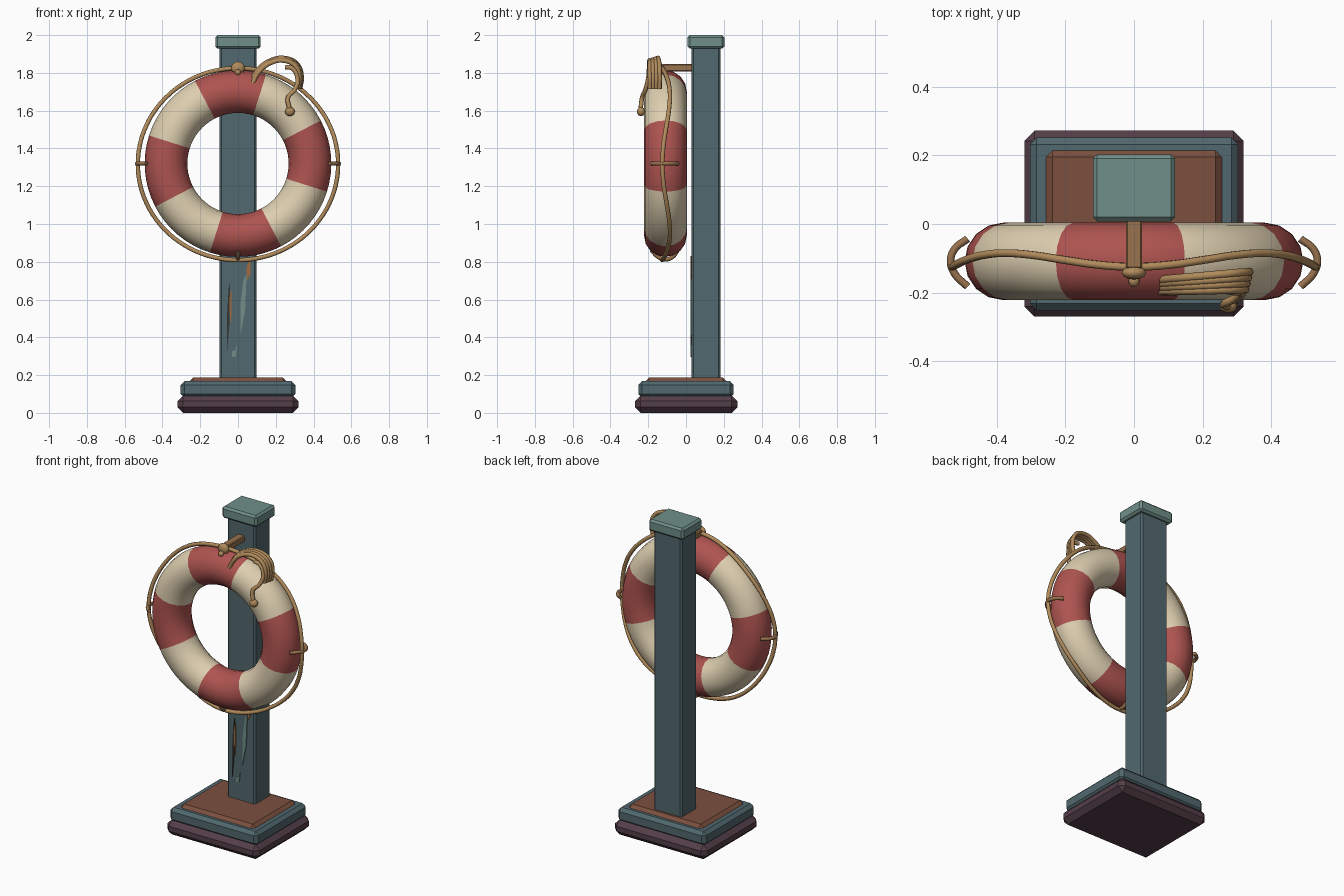
import bpy, bmesh, math
from mathutils import Vector, Matrix

cube = bpy.data.objects.get("Cube")
if cube:
    bpy.data.objects.remove(cube, do_unlink=True)


def material(name, *rgb):
    lin = [((c / 255 + 0.055) / 1.055) ** 2.4 for c in rgb] + [1]
    m = bpy.data.materials.new(name)
    m.use_nodes = True
    m.diffuse_color = lin
    m.node_tree.nodes["Principled BSDF"].inputs["Base Color"].default_value = lin
    return m


CREAM = material("cream", 222, 207, 176)
RED = material("faded red", 174, 84, 80)
TEAL = material("dark teal", 81, 104, 110)
PALE = material("pale teal", 112, 143, 136)
PLUM = material("plum", 84, 62, 72)
BROWN = material("brown", 124, 80, 62)
ROPE = material("rope tan", 178, 140, 92)
WOOD = material("peg wood", 152, 114, 78)
RUST = material("rust", 160, 108, 62)
DARK = material("dark crack", 52, 52, 54)


def finish(name, bm, *mats, smooth=False):
    me = bpy.data.meshes.new(name)
    bmesh.ops.recalc_face_normals(bm, faces=bm.faces)
    bm.to_mesh(me)
    bm.free()
    ob = bpy.data.objects.new(name, me)
    bpy.context.collection.objects.link(ob)
    for m in mats:
        me.materials.append(m)
    if smooth:
        me.shade_smooth()
    return ob


def box(name, lo, hi, bevel, mat):
    lo, hi = Vector(lo), Vector(hi)
    bm = bmesh.new()
    bmesh.ops.create_cube(bm, size=1)
    for v in bm.verts:
        v.co = (lo + hi) / 2 + v.co * (hi - lo)
    bmesh.ops.bevel(bm, geom=bm.edges[:], offset=bevel, segments=1, affect='EDGES')
    return finish(name, bm, mat)


def ball(name, centre, radii, mat):
    bm = bmesh.new()
    bmesh.ops.create_uvsphere(bm, u_segments=12, v_segments=8, radius=1)
    bmesh.ops.transform(bm, matrix=Matrix.LocRotScale(centre, None, radii), verts=bm.verts)
    return finish(name, bm, mat, smooth=True)


def tube(name, points, radius, mat, closed=False):
    cu = bpy.data.curves.new(name, 'CURVE')
    cu.dimensions = '3D'
    cu.bevel_depth, cu.bevel_resolution = radius, 2
    cu.use_fill_caps = True
    cu.resolution_u = 5
    sp = cu.splines.new('BEZIER')
    sp.bezier_points.add(len(points) - 1)
    for p, co in zip(sp.bezier_points, points):
        p.co = co
        p.handle_left_type = p.handle_right_type = 'AUTO'
    sp.use_cyclic_u = closed
    cu.materials.append(mat)
    ob = bpy.data.objects.new(name, cu)
    bpy.context.collection.objects.link(ob)
    bpy.ops.object.select_all(action='DESELECT')
    ob.select_set(True)
    bpy.context.view_layer.objects.active = ob
    bpy.ops.object.convert(target='MESH')
    return ob


# Stepped base, post and cap
box("base_plinth", (-.32, -.27, 0), (.32, .272, .092), .03, PLUM)
box("base_step", (-.304, -.252, .08), (.304, .252, .168), .02, TEAL)
box("base_top", (-.26, -.217, .13), (.26, .217, .187), .022, BROWN)
box("post", (-.097, .03, .17), (.097, .182, 1.95), .01, TEAL)
box("post_cap", (-.12, .008, 1.928), (.12, .203, 2), .012, PALE)

# Life ring: eight equal bands, alternating colours
CENTRE = Vector((0, -.109, 1.32))
MAJOR, MINOR, STEPS, SIDES = .381, .113, 64, 16
bm = bmesh.new()
rings = []
for i in range(STEPS):
    a = math.radians(72.5) + math.tau * i / STEPS
    ring = []
    for j in range(SIDES):
        b = math.tau * j / SIDES
        r = MAJOR + MINOR * math.cos(b)
        ring.append(bm.verts.new(CENTRE + Vector(
            (r * math.cos(a), MINOR * math.sin(b), r * math.sin(a)))))
    rings.append(ring)
for i in range(STEPS):
    p, q = rings[i], rings[(i + 1) % STEPS]
    for j in range(SIDES):
        k = (j + 1) % SIDES
        f = bm.faces.new((p[j], p[k], q[k], q[j]))
        f.material_index = 1 - (i // (STEPS // 8)) % 2
finish("life_ring", bm, CREAM, RED, smooth=True)

# Grab rope weaving around the rim
loop = []
for i in range(32):
    a = math.tau * i / 32
    loop.append((.53 * math.cos(a), -.105 - .02 * math.cos(4 * a), 1.317 + .508 * math.sin(a)))
tube("grab_rope", loop, .012, ROPE, closed=True)

# Rope loops holding the grab rope to the ring
for name, a in (("left_clip", 0), ("right_clip", math.pi), ("bottom_clip", -math.pi / 2)):
    out = Vector((math.cos(a), 0, math.sin(a)))
    reach = .535 if out.z > -.5 else .508
    tube(name, [CENTRE + out * (reach + dr) + Vector((0, dy, 0))
                for dr, dy in ((-.05, .066), (-.012, .036), (0, 0), (-.012, -.036), (-.05, -.074))],
         .011, WOOD)

# Peg with its knot
box("hanging_peg", (-.024, -.13, 1.808), (.024, .04, 1.846), .005, WOOD)
ball("peg_knot", (0, -.142, 1.826), (.036, .02, .034), ROPE)
ball("peg_knot_end", (0, -.166, 1.803), (.016, .018, .016), ROPE)

# Spare rope hung in arches over the ring
arch = ((.06, 1.735), (.1, 1.81), (.17, 1.865), (.25, 1.878), (.315, 1.845), (.337, 1.78), (.328, 1.715))
for n in range(4):
    shrink = 1 - .03 * n
    pts = [(.2 + (x - .2) * shrink, -.14 - .017 * n - .09 * (.33 - x) * (1 - n / 4),
            1.73 + (z - 1.73) * shrink) for x, z in arch]
    tube(f"spare_rope_{n + 1}", pts, .012, ROPE)
tube("spare_rope_tail", [(.25, -.19, 1.83), (.285, -.195, 1.825), (.315, -.2, 1.77), (.3, -.215, 1.71),
                         (.265, -.232, 1.67), (.272, -.24, 1.61)], .012, ROPE)
ball("tail_knot", (.275, -.238, 1.595), (.026, .022, .024), ROPE)


# Worn paint and rust streaks on the front of the post
def streak(name, mat, x, low, high, width, lean=0):
    bm = bmesh.new()
    mid = (low + high) / 2
    outline = ((x - lean, low), (x + width / 2, mid - .03), (x + lean + width / 3, high),
               (x + lean - width / 4, high - .03), (x - width / 2, mid))
    f = bm.faces.new([bm.verts.new((px, .03, pz)) for px, pz in outline])
    new = bmesh.ops.extrude_face_region(bm, geom=[f])["geom"]
    bmesh.ops.translate(bm, vec=(0, -.005, 0),
                        verts=[g for g in new if isinstance(g, bmesh.types.BMVert)])
    finish(name, bm, mat)


streak("worn_patch_long", PALE, .025, .41, .74, .026, .012)
streak("worn_patch_small", PALE, -.022, .295, .36, .022, .01)
streak("rust_streak_upper", RUST, .055, .7, .83, .022, .006)
streak("rust_streak_lower", RUST, -.04, .46, .66, .012)
streak("crack_long", DARK, -.052, .32, .69, .014, .006)
